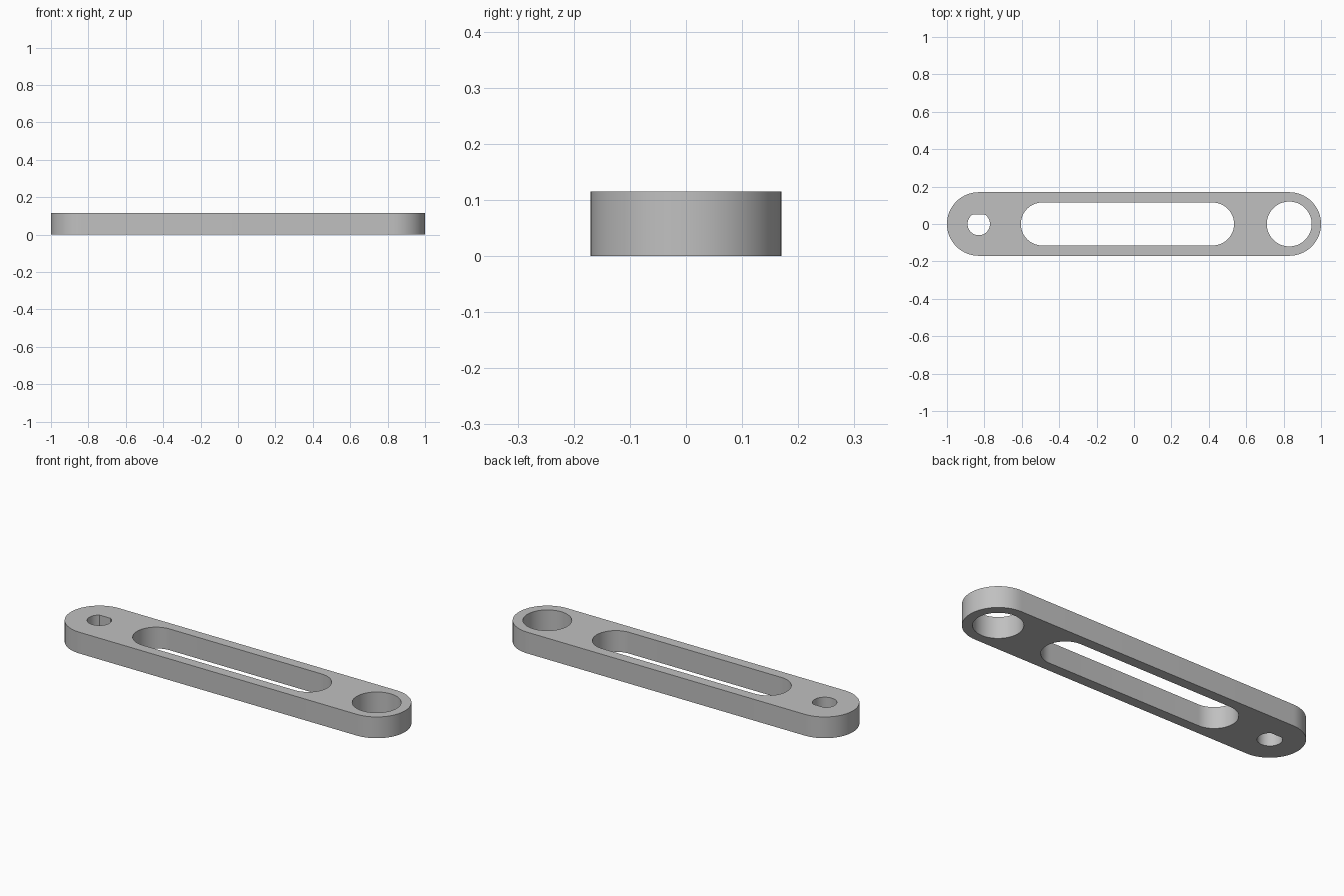
import bpy, bmesh
from math import sin, cos, pi, asin

cube = bpy.data.objects.get("Cube")
if cube:
    bpy.data.objects.remove(cube, do_unlink=True)

THICK = 0.115
END_X = 0.83


def arc(cx, r, start, end, steps):
    """Points on an arc centred on the long axis."""
    angles = [start + (end - start) * i / steps for i in range(steps + 1)]
    return [(cx + r * cos(a), r * sin(a)) for a in angles]


def stadium(x0, x1, r):
    """Straight sides with a half-round at each end."""
    return arc(x1, r, -pi / 2, pi / 2, 32) + arc(x0, r, pi / 2, 3 * pi / 2, 32)


# Outline, long slot, round hole and D-shaped hole
flat = asin(0.05 / 0.06)
loops = [
    stadium(-END_X, END_X, 0.17),
    stadium(-0.49, 0.42, 0.115),
    arc(END_X, 0.12, 0, 2 * pi, 64)[:-1],
    arc(-END_X, 0.06, pi - flat, 2 * pi + flat, 48),
]

# Flat filled profile, extruded to the plate thickness
profile = bpy.data.curves.new("link_plate", "CURVE")
profile.dimensions = "2D"
profile.fill_mode = "BOTH"
profile.extrude = THICK / 2
for points in loops:
    spline = profile.splines.new("POLY")
    spline.points.add(len(points) - 1)
    for p, (x, y) in zip(spline.points, points):
        p.co = (x, y, THICK / 2, 1)
    spline.use_cyclic_u = True
# 2D curves drop point height, so the lift is applied to the mesh below
plate = bpy.data.objects.new("link_plate", profile)
bpy.context.collection.objects.link(plate)
bpy.ops.object.select_all(action="DESELECT")
plate.select_set(True)
bpy.context.view_layer.objects.active = plate
bpy.ops.object.convert(target="MESH")
plate = bpy.context.object
plate.name = "link_plate"

# Weld the caps to the walls and stand the plate on the ground
bm = bmesh.new()
bm.from_mesh(plate.data)
bmesh.ops.remove_doubles(bm, verts=bm.verts, dist=0.0005)
bmesh.ops.recalc_face_normals(bm, faces=bm.faces)
lowest = min(v.co.z for v in bm.verts)
bmesh.ops.translate(bm, verts=bm.verts, vec=(0, 0, -lowest))
bm.to_mesh(plate.data)
bm.free()

# Plain grey finish
grey = bpy.data.materials.new("plain_grey")
grey.use_nodes = True
colour = (0.53, 0.53, 0.53, 1)
grey.diffuse_color = colour
grey.node_tree.nodes["Principled BSDF"].inputs["Base Color"].default_value = colour
plate.data.materials.clear()
plate.data.materials.append(grey)
bpy.ops.object.shade_smooth_by_angle(angle=pi / 6)
